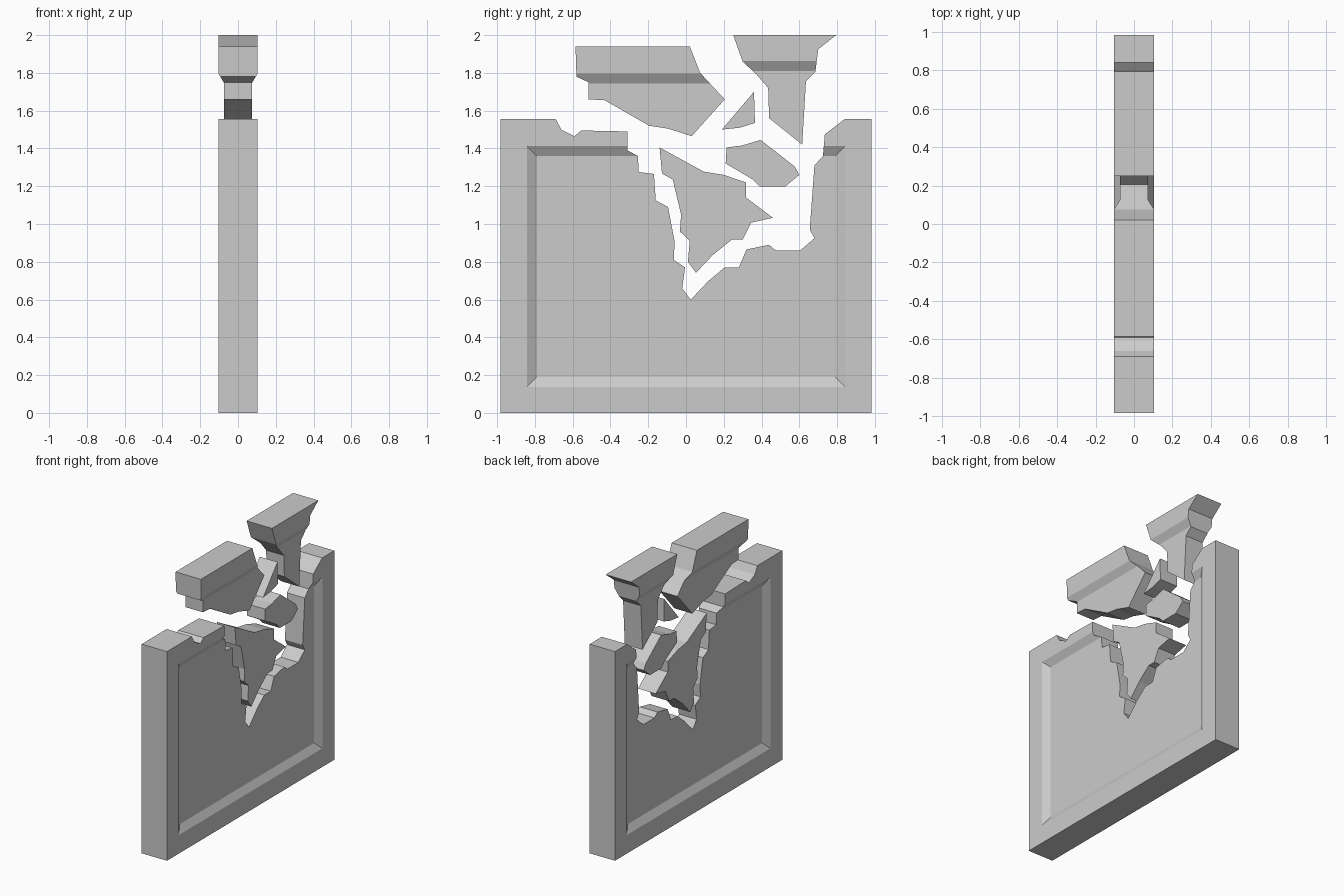
import bpy, bmesh

if "Cube" in bpy.data.objects:
    bpy.data.objects.remove(bpy.data.objects["Cube"])

THICK, THIN = 0.104, 0.073   # half thickness of rim and of recessed panel


def mesh_object(name, bm):
    bmesh.ops.recalc_face_normals(bm, faces=bm.faces[:])
    me = bpy.data.meshes.new(name)
    bm.to_mesh(me)
    bm.free()
    ob = bpy.data.objects.new(name, me)
    bpy.context.collection.objects.link(ob)
    return ob


def slab(name, outline, half):
    """Prism of a (y, z) outline, centred on x = 0."""
    bm = bmesh.new()
    face = bm.faces.new([bm.verts.new((-half, y, z)) for y, z in outline])
    new = bmesh.ops.extrude_face_region(bm, geom=[face])["geom"]
    bmesh.ops.translate(bm, vec=(2 * half, 0, 0),
                        verts=[v for v in new if isinstance(v, bmesh.types.BMVert)])
    return mesh_object(name, bm)


def recess_cutter(side, dz):
    """Frustum with sloping sides that sinks the panel on one face."""
    bm = bmesh.new()
    depth = THICK - THIN
    rings = []
    for x, grow in ((THIN, 0.0), (THICK + depth, 0.104)):
        y, z0, z1 = 0.79 + grow, 0.19 - grow, 1.36 + grow
        rings.append([bm.verts.new((side * x, a, b + dz))
                      for a, b in ((-y, z0), (y, z0), (y, z1), (-y, z1))])
    lo, hi = rings
    bm.faces.new(lo)
    bm.faces.new(hi)
    for i in range(4):
        j = (i + 1) % 4
        bm.faces.new((lo[i], lo[j], hi[j], hi[i]))
    return mesh_object("recess_cutter", bm)


def panelled(name, outline, dz=0.0):
    """Thick slab with the framed recess cut into both faces."""
    ob = slab(name, outline, THICK)
    cutters = [recess_cutter(s, dz) for s in (-1, 1)]
    for c in cutters:
        c.hide_render = True
        m = ob.modifiers.new("recess", 'BOOLEAN')
        m.operation, m.solver, m.object = 'DIFFERENCE', 'EXACT', c
    bpy.context.view_layer.update()
    dg = bpy.context.evaluated_depsgraph_get()
    me = bpy.data.meshes.new_from_object(ob.evaluated_get(dg))
    ob.modifiers.clear()
    ob.data = me
    for c in cutters:
        bpy.data.objects.remove(c)
    return ob


# Standing wall with the jagged break
panelled("broken_wall", [
    (-.983, 0), (.983, 0), (.983, 1.555), (.84, 1.555), (.735, 1.475), (.725, 1.36),
    (.68, 1.31), (.655, .97), (.68, .925), (.605, .86), (.475, .86), (.44, .89),
    (.32, .865), (.28, .77), (.205, .77), (.12, .70), (.025, .60), (-.02, .66),
    (-.005, .77), (-.065, .81), (-.06, .905), (-.095, 1.09), (-.16, 1.125),
    (-.17, 1.265), (-.25, 1.275), (-.255, 1.36), (-.31, 1.39), (-.31, 1.49),
    (-.555, 1.495), (-.59, 1.465), (-.66, 1.50), (-.69, 1.555), (-.983, 1.555)])

# Lifted rim fragments, carrying the top of the frame with them
panelled("rim_fragment_left", [
    (-.585, 1.94), (.02, 1.94), (.075, 1.80), (.205, 1.66), (.03, 1.465), (-.095, 1.505),
    (-.195, 1.52), (-.43, 1.655), (-.515, 1.66), (-.515, 1.75), (-.58, 1.78)], 0.385)
panelled("rim_fragment_right", [
    (.25, 2.0), (.795, 2.0), (.70, 1.925), (.685, 1.805), (.635, 1.755), (.615, 1.42),
    (.44, 1.56), (.435, 1.72), (.375, 1.79), (.30, 1.86)], 0.45)

# Thin fragments from the panel
slab("sliver_fragment", [(.36, 1.70), (.365, 1.535), (.285, 1.51), (.19, 1.50)], THIN)
slab("middle_fragment", [
    (.215, 1.405), (.295, 1.415), (.395, 1.445), (.575, 1.305), (.60, 1.26),
    (.525, 1.198), (.39, 1.198), (.355, 1.235), (.21, 1.32)], THIN)
slab("large_fragment", [
    (-.14, 1.405), (.095, 1.277), (.20, 1.26), (.318, 1.22), (.318, 1.14), (.46, 1.033),
    (.345, 1.007), (.30, .917), (.243, .917), (.143, .837), (.053, .742), (.01, .80),
    (.02, .911), (-.032, .96), (-.026, 1.05), (-.07, 1.235), (-.127, 1.267)], THIN)
